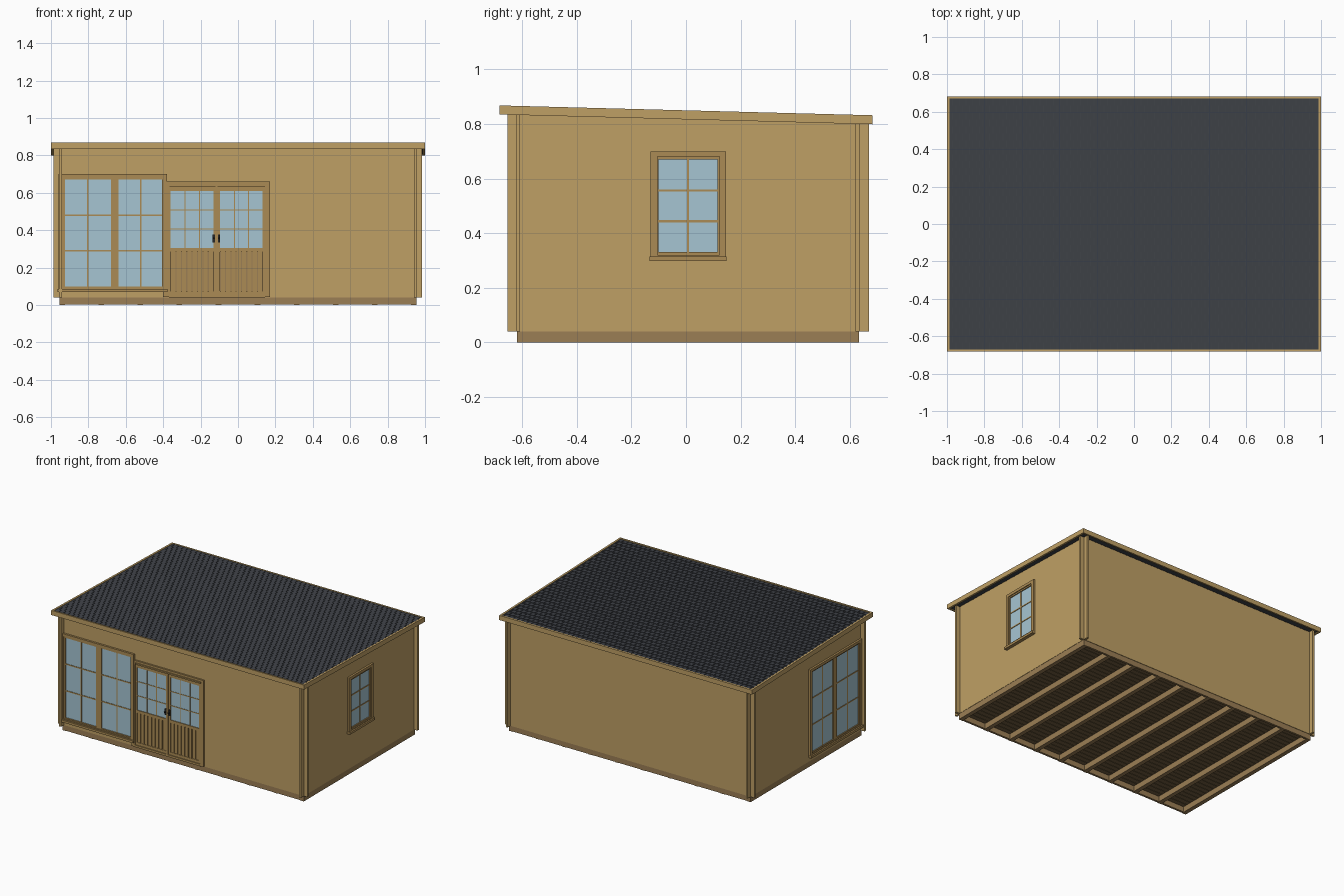
import bpy, bmesh

if "Cube" in bpy.data.objects:
    bpy.data.objects.remove(bpy.data.objects["Cube"])

SLOPE = -0.0263          # roof falls towards the back
FY, BY, SX = -0.623, 0.637, 0.957   # outer wall planes
T = 0.015                # wall thickness


def mat(name, r, g, b):
    m = bpy.data.materials.new(name)
    m.diffuse_color = (r, g, b, 1)
    m.use_nodes = True
    m.node_tree.nodes["Principled BSDF"].inputs["Base Color"].default_value = m.diffuse_color
    return m


WOOD = mat("wood", 0.52, 0.35, 0.13)
TRIM = mat("trim_wood", 0.41, 0.26, 0.09)
BASE = mat("base_wood", 0.33, 0.21, 0.09)
FLOOR = mat("floor_wood", 0.17, 0.11, 0.05)
ROOF = mat("shingle", 0.05, 0.055, 0.065)
GLASS = mat("glass", 0.38, 0.56, 0.65)
METAL = mat("handle_metal", 0.02, 0.02, 0.02)


def build(name, boxes, material, bottom_slope=0, top_slope=0, lift=0):
    """One object from (x0, x1, y0, y1, z0, z1) boxes; ends may follow the roof slope."""
    bm = bmesh.new()
    for x0, x1, y0, y1, z0, z1 in boxes:
        v = []
        for z, s in ((z0, bottom_slope), (z1, top_slope)):
            for x, y in ((x0, y0), (x1, y0), (x1, y1), (x0, y1)):
                up = lift if (z == z1 and y == y1) else 0
                v.append(bm.verts.new((x, y, z + s * y + up)))
        for f in ((3, 2, 1, 0), (4, 5, 6, 7), (0, 1, 5, 4),
                  (1, 2, 6, 5), (2, 3, 7, 6), (3, 0, 4, 7)):
            bm.faces.new([v[i] for i in f])
    bmesh.ops.recalc_face_normals(bm, faces=bm.faces)
    me = bpy.data.meshes.new(name)
    bm.to_mesh(me)
    bm.free()
    me.materials.append(material)
    ob = bpy.data.objects.new(name, me)
    bpy.context.collection.objects.link(ob)
    return ob


def on(face, u0, u1, v0, v1, d0, d1):
    """Box on a wall: u along it, v up, d outwards from the outer plane."""
    if face == "front":
        return (u0, u1, FY - d1, FY - d0, v0, v1)
    if face == "right":
        return (SX + d0, SX + d1, u0, u1, v0, v1)
    return (-SX - d1, -SX - d0, u0, u1, v0, v1)


def ring(face, o, i, d0, d1):
    """Four boxes between outer and inner rectangles (u0, u1, v0, v1)."""
    return [on(face, o[0], i[0], o[2], o[3], d0, d1),
            on(face, i[1], o[1], o[2], o[3], d0, d1),
            on(face, i[0], i[1], o[2], i[2], d0, d1),
            on(face, i[0], i[1], i[3], o[3], d0, d1)]


def bars(face, g, cols, rows, d0, d1, w=0.004):
    """Glazing bars dividing the glass rectangle g."""
    out = []
    for k in range(1, cols):
        u = g[0] + (g[1] - g[0]) * k / cols
        out.append(on(face, u - w, u + w, g[2], g[3], d0, d1))
    for k in range(1, rows):
        v = g[2] + (g[3] - g[2]) * k / rows
        out.append(on(face, g[0], g[1], v - w, v + w, d0, d1))
    return out


def cut(ob, boxes):
    for b in boxes:
        c = build("opening_cutter", [b], WOOD)
        c.hide_render = True
        m = ob.modifiers.new("opening", "BOOLEAN")
        m.operation, m.solver, m.object = "DIFFERENCE", "EXACT", c
        bpy.context.view_layer.objects.active = ob
        bpy.ops.object.modifier_apply(modifier=m.name)
        bpy.data.objects.remove(c)


def window(name, face, outer, panes, cols, rows):
    """Casing, sash frames, glazing bars, glass and sill."""
    u0, u1, v0, v1 = outer
    inner = (u0 + 0.025, u1 - 0.025, v0 + 0.02, v1 - 0.02)
    build(name + "_casing", ring(face, outer, inner, -0.02, 0.014), TRIM)
    sash = []
    edges = [inner[0]] + [(a[1] + b[0]) / 2 for a, b in zip(panes, panes[1:])] + [inner[1]]
    for k, g in enumerate(panes):
        sash += ring(face, (edges[k], edges[k + 1], inner[2], inner[3]), g, -0.012, 0.008)
        sash += bars(face, g, cols, rows, -0.004, 0.004)
    build(name + "_sashes", sash, TRIM)
    build(name + "_glass", [on(face, *g, -0.002, 0.001) for g in panes], GLASS)
    build(name + "_sill", [on(face, u0 - 0.004, u1 + 0.002, v0 - 0.002, v0 + 0.014, -0.01, 0.024)], TRIM)


# floor joists, rim beams and floor boards
pitch = (2 * 0.955 - 0.03) / 9
build("floor_joists", [(-0.955 + k * pitch, -0.925 + k * pitch, -0.62, 0.634, 0, 0.04)
                       for k in range(10)], BASE)
build("rim_beams", [(-0.955, 0.955, -0.62, -0.605, 0.002, 0.04),
                    (-0.955, 0.955, 0.619, 0.634, 0.002, 0.04)], BASE)
n = 32
w = 1.23 / n
build("floor_boards", [(-0.94, 0.94, -0.608 + k * w, -0.608 + (k + 1) * w - 0.003, 0.04, 0.055)
                       for k in range(n)], FLOOR)

# walls with crossing corner ends
front = build("front_wall", [(-0.987, 0.985, FY, FY + T, 0.04, 0.817)], WOOD, 0, SLOPE)
build("back_wall", [(-0.987, 0.985, BY - T, BY, 0.04, 0.817)], WOOD, 0, SLOPE)
right = build("right_wall", [(SX - T, SX, -0.655, 0.67, 0.04, 0.817)], WOOD, 0, SLOPE)
left = build("left_wall", [(-SX, -SX + T, -0.655, 0.67, 0.04, 0.817)], WOOD, 0, SLOPE)
cut(front, [on("front", -0.935, -0.39, 0.09, 0.68, -0.05, 0.05),
            on("front", -0.375, 0.145, 0.05, 0.635, -0.05, 0.05)])
cut(right, [on("right", -0.11, 0.125, 0.32, 0.68, -0.05, 0.05)])
cut(left, [on("left", -0.58, -0.04, 0.09, 0.68, -0.05, 0.05)])

# windows
window("front_window", "front", (-0.96, -0.38, 0.072, 0.70),
       [(-0.925, -0.68, 0.10, 0.672), (-0.64, -0.40, 0.10, 0.672)], 2, 3)
window("left_window", "left", (-0.605, -0.02, 0.072, 0.70),
       [(-0.575, -0.33, 0.10, 0.672), (-0.29, -0.05, 0.10, 0.672)], 2, 3)
window("right_window", "right", (-0.13, 0.147, 0.30, 0.70),
       [(-0.10, 0.115, 0.33, 0.67)], 2, 3)

# double door
C = -0.115
build("door_casing", [on("front", -0.40, -0.37, 0.042, 0.66, -0.02, 0.012),
                      on("front", 0.145, 0.17, 0.042, 0.66, -0.02, 0.012),
                      on("front", -0.37, 0.145, 0.635, 0.66, -0.02, 0.012),
                      on("front", -0.37, 0.145, 0.04, 0.055, -0.02, 0.012)], TRIM)
build("door_drip_rail", [on("front", -0.365, 0.15, 0.635, 0.645, 0, 0.02)], TRIM)
panes = [(-0.36, -0.13, 0.305, 0.61), (-0.095, 0.132, 0.305, 0.61)]
leaf, slats, panels = [], [], []
for g, (a, b) in zip(panes, ((-0.37, C), (C, 0.145))):
    leaf += ring("front", (a, b, 0.29, 0.635), g, -0.014, 0.006)
    leaf += bars("front", g, 3, 3, -0.004, 0.003, 0.003)
    p = (g[0], g[1], 0.075, 0.285)
    leaf += ring("front", (a, b, 0.055, 0.29), p, -0.014, 0.006)
    panels.append(on("front", *p, -0.012, -0.004))
    s = (p[1] - p[0]) / 8
    slats += [on("front", p[0] + k * s + 0.003, p[0] + (k + 1) * s - 0.003, p[2], p[3], -0.004, 0.003)
              for k in range(8)]
build("door_leaves", leaf, TRIM)
build("door_panels", panels, BASE)
build("door_panel_slats", slats, TRIM)
build("door_glass", [on("front", *g, -0.002, 0.001) for g in panes], GLASS)
build("door_meeting_strip", [on("front", C - 0.005, C + 0.005, 0.045, 0.635, 0, 0.012)], TRIM)
handles = []
for s in (-1, 1):
    u = C + s * 0.014
    handles += [on("front", u - 0.006, u + 0.006, 0.335, 0.378, 0.004, 0.012),
                on("front", u - 0.004, u + 0.004, 0.352, 0.36, 0.012, 0.024)]
build("door_handles", handles, METAL)

# roof deck and fascia, following the slope
build("roof_deck", [(-0.986, 0.986, -0.672, 0.672, 0.822, 0.842)], ROOF, SLOPE, SLOPE)
build("fascia_boards", [(-1, -0.986, -0.683, 0.683, 0.817, 0.85),
                        (0.986, 1, -0.683, 0.683, 0.817, 0.85),
                        (-0.986, 0.986, -0.683, -0.671, 0.817, 0.85),
                        (-0.986, 0.986, 0.671, 0.683, 0.817, 0.85)], WOOD, SLOPE, SLOPE)

# staggered shingle tabs
tabs = []
rows, p = 36, 0.036
h = 1.342 / rows
for r in range(rows):
    x = -0.986 - (p / 2 if r % 2 else 0)
    while x < 0.984:
        a, b = max(x, -0.986), min(x + p - 0.004, 0.986)
        if b > a:
            tabs.append((a, b, -0.671 + r * h, -0.671 + (r + 1) * h, 0.841, 0.845))
        x += p
build("roof_shingles", tabs, ROOF, SLOPE, SLOPE, 0.003)
